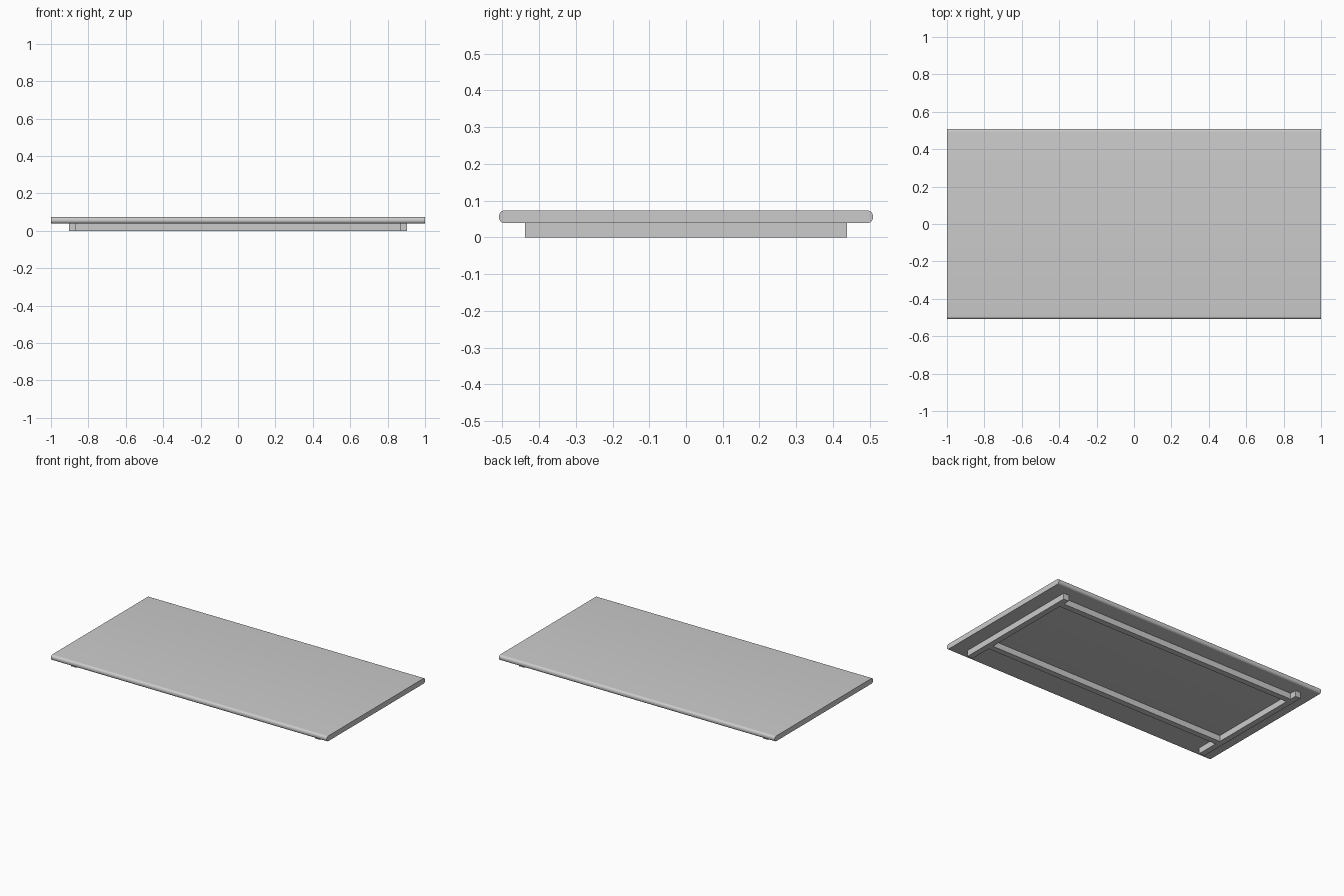
import bpy, bmesh

cube = bpy.data.objects.get("Cube")
if cube:
    bpy.data.objects.remove(cube, do_unlink=True)

GREY = (0.6, 0.6, 0.6, 1)
grey = bpy.data.materials.new("light grey")
grey.use_nodes = True
grey.diffuse_color = GREY
grey.node_tree.nodes["Principled BSDF"].inputs["Base Color"].default_value = GREY

RAIL_H = 0.039      # underside of the top
TOP_Z = 0.0735
END_IN, END_OUT = 0.865, 0.904


def box(name, x, y, z, round_long_edges=0):
    """Box between the given (min, max) ranges, optionally rounding the edges along x."""
    bm = bmesh.new()
    bmesh.ops.create_cube(bm, size=1)
    for v in bm.verts:
        v.co = [r[0] if c < 0 else r[1] for c, r in zip(v.co, (x, y, z))]
    if round_long_edges:
        along_x = [e for e in bm.edges if abs(e.verts[0].co.x - e.verts[1].co.x) > 0.1]
        bmesh.ops.bevel(bm, geom=along_x, offset=round_long_edges, segments=8,
                        profile=0.5, affect='EDGES')
    mesh = bpy.data.meshes.new(name)
    bm.to_mesh(mesh)
    bm.free()
    mesh.materials.append(grey)
    obj = bpy.data.objects.new(name, mesh)
    bpy.context.collection.objects.link(obj)
    return obj


# Slab with rounded front and back edges
top = box("table_top", (-1, 1), (-0.509, 0.509), (RAIL_H, TOP_Z), round_long_edges=0.0155)
bpy.context.view_layer.objects.active = top
top.select_set(True)
bpy.ops.object.shade_smooth_by_angle()

# Cross rails near both ends
box("left_rail", (END_IN, END_OUT), (-0.438, 0.438), (0, RAIL_H))
box("right_rail", (-END_OUT, -END_IN), (-0.438, 0.438), (0, RAIL_H))

# Long rails between them, the front one set further in
box("front_rail", (-END_IN, END_IN), (-0.29, -0.251), (0, RAIL_H))
box("back_rail", (-END_IN, END_IN), (0.355, 0.394), (0, RAIL_H))
